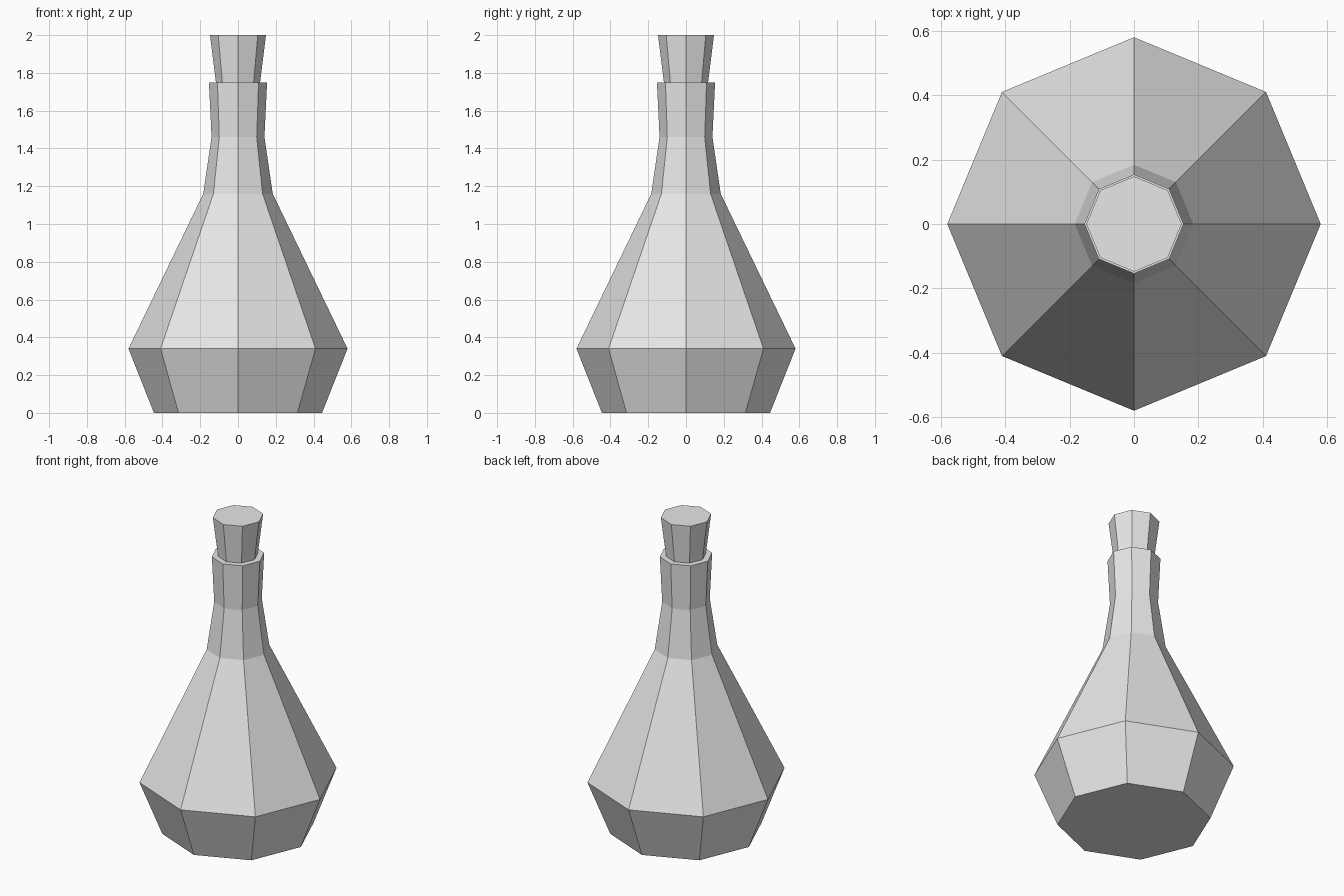
import bpy
import bmesh
from math import cos, sin, tau

SIDES = 8

cube = bpy.data.objects.get("Cube")
if cube:
    bpy.data.objects.remove(cube, do_unlink=True)

grey = bpy.data.materials.new("plain_grey")
grey.use_nodes = True
grey.diffuse_color = (0.8, 0.8, 0.8, 1)
grey.node_tree.nodes["Principled BSDF"].inputs["Base Color"].default_value = grey.diffuse_color


def lathe(name, profile):
    """Capped, flat-shaded solid from (radius, height) pairs, bottom to top."""
    bm = bmesh.new()
    rings = [[bm.verts.new((r * cos(tau * i / SIDES), r * sin(tau * i / SIDES), z))
              for i in range(SIDES)] for r, z in profile]
    for low, high in zip(rings, rings[1:]):
        for i in range(SIDES):
            j = (i + 1) % SIDES
            bm.faces.new((low[i], low[j], high[j], high[i]))
    bm.faces.new(rings[0][::-1])
    bm.faces.new(rings[-1])
    mesh = bpy.data.meshes.new(name)
    bm.to_mesh(mesh)
    bm.free()
    mesh.materials.append(grey)
    obj = bpy.data.objects.new(name, mesh)
    bpy.context.collection.objects.link(obj)
    return obj


# Bottle: tapered foot, wide shoulder, long cone, flared neck
lathe("bottle_body", [(0.445, 0), (0.58, 0.34), (0.184, 1.16), (0.14, 1.46), (0.154, 1.75)])

# Stopper: tapered plug set into the neck
lathe("stopper", [(0.108, 1.68), (0.117, 1.75), (0.148, 2.0)])
